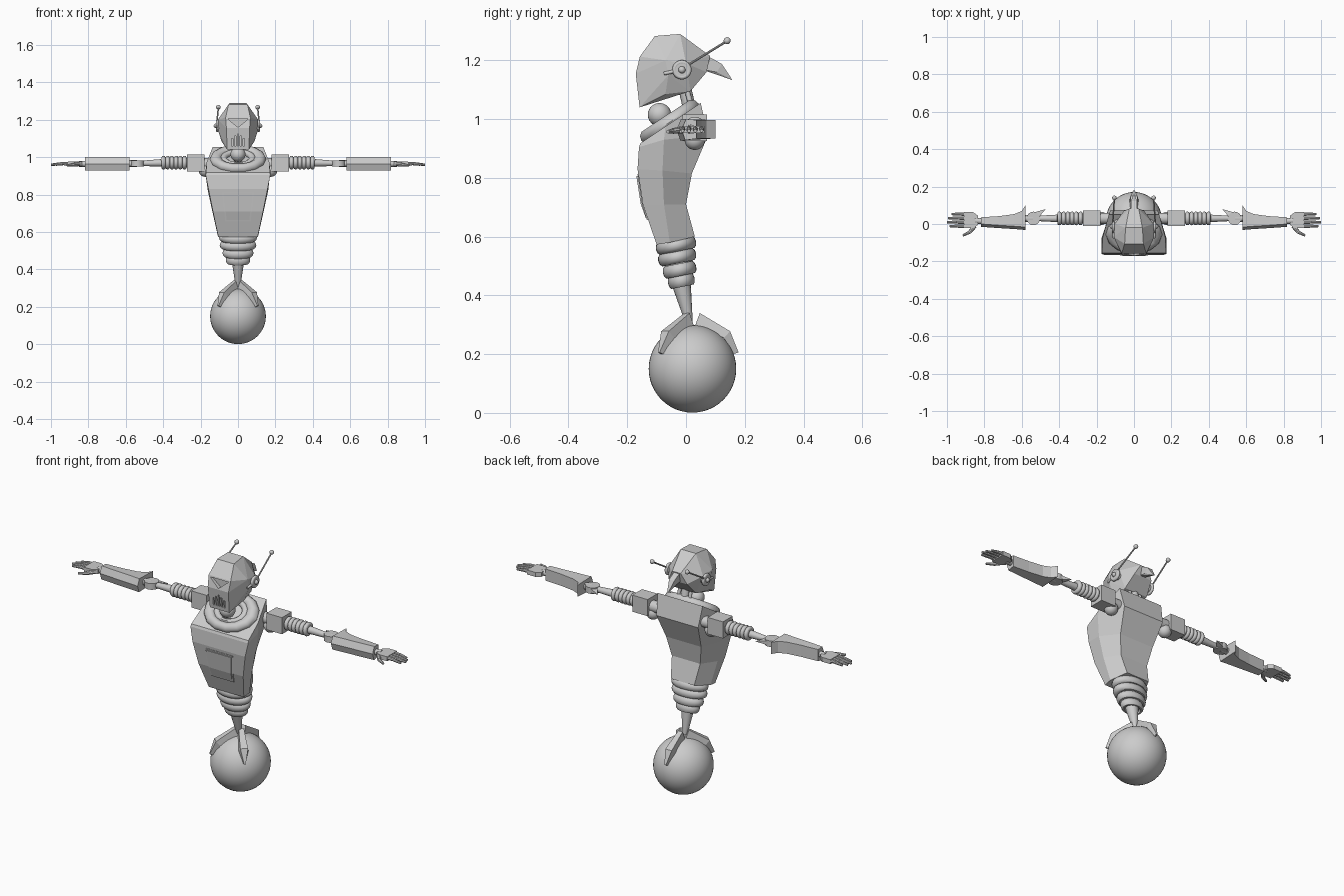
import bpy, bmesh, math
from mathutils import Vector, Matrix

if "Cube" in bpy.data.objects:
    bpy.data.objects.remove(bpy.data.objects["Cube"])

grey = bpy.data.materials.new("plain grey")
grey.use_nodes = True
grey.diffuse_color = (0.6, 0.6, 0.6, 1)
grey.node_tree.nodes["Principled BSDF"].inputs["Base Color"].default_value = grey.diffuse_color


def finish(name, bm, smooth=False):
    bmesh.ops.recalc_face_normals(bm, faces=bm.faces)
    mesh = bpy.data.meshes.new(name)
    bm.to_mesh(mesh)
    bm.free()
    mesh.materials.append(grey)
    ob = bpy.data.objects.new(name, mesh)
    bpy.context.collection.objects.link(ob)
    if smooth:
        bpy.ops.object.select_all(action='DESELECT')
        bpy.context.view_layer.objects.active = ob
        ob.select_set(True)
        bpy.ops.object.shade_smooth_by_angle(angle=math.radians(40))
    return ob


def hull(name, pts, mirror=False):
    bm = bmesh.new()
    for x, y, z in pts:
        bm.verts.new((x, y, z))
        if mirror:
            bm.verts.new((-x, y, z))
    res = bmesh.ops.convex_hull(bm, input=bm.verts)
    bmesh.ops.delete(bm, geom=[v for v in res["geom_interior"] if isinstance(v, bmesh.types.BMVert)], context='VERTS')
    bmesh.ops.dissolve_limit(bm, angle_limit=0.03, verts=bm.verts, edges=bm.edges)
    return finish(name, bm)


def loft(name, rings, smooth=False):
    bm = bmesh.new()
    rows = [[bm.verts.new(p) for p in r] for r in rings]
    n = len(rows[0])
    for a, b in zip(rows, rows[1:]):
        for i in range(n):
            bm.faces.new((a[i], a[(i + 1) % n], b[(i + 1) % n], b[i]))
    bm.faces.new(rows[0])
    bm.faces.new(rows[-1])
    return finish(name, bm, smooth)


def tube(name, a, b, r0, r1=None, sides=16):
    a, b = Vector(a), Vector(b)
    q = (b - a).to_track_quat('Z', 'Y')
    circle = [Vector((math.cos(t), math.sin(t), 0)) for t in (math.tau * i / sides for i in range(sides))]
    r1 = r0 if r1 is None else r1
    return loft(name, [[a + q @ c * r0 for c in circle], [b + q @ c * r1 for c in circle]], True)


def ball(name, c, r, scale=(1, 1, 1), seg=24):
    bm = bmesh.new()
    bmesh.ops.create_uvsphere(bm, u_segments=seg, v_segments=seg // 2, radius=r,
                              matrix=Matrix.Translation(c) @ Matrix.Diagonal((*scale, 1)))
    return finish(name, bm, True)


def box(name, lo, hi):
    return hull(name, [(x, y, z) for x in (lo[0], hi[0]) for y in (lo[1], hi[1]) for z in (lo[2], hi[2])])


def ring(name, c, r, minor, rot=(0, 'X'), scale=(1, 1, 1), segs=28):
    m = Matrix.Translation(c) @ Matrix.Rotation(rot[0], 4, rot[1]) @ Matrix.Diagonal((*scale, 1))
    bm = bmesh.new()
    grid = []
    for i in range(segs):
        t = math.tau * i / segs
        grid.append([])
        for k in range(10):
            u = math.tau * k / 10
            d = r + minor * math.cos(u)
            grid[i].append(bm.verts.new(m @ Vector((d * math.cos(t), d * math.sin(t), minor * math.sin(u)))))
    for i in range(segs):
        for k in range(10):
            j, l = (i + 1) % segs, (k + 1) % 10
            bm.faces.new((grid[i][k], grid[j][k], grid[j][l], grid[i][l]))
    return finish(name, bm, True)


# Ball wheel and three claws gripping it
hub = Vector((0, 0.022, 0.15))
ball("ball_wheel", hub, 0.149, seg=48)
for i, (dx, dy) in enumerate([(0.68, -0.73), (-0.68, -0.73), (0, 1)]):
    d, s, up = Vector((dx, dy, 0)), Vector((-dy, dx, 0)), Vector((0, 0, 1))

    def section(inner, outer, w):
        return [hub + d * inner[0] + up * inner[1] + s * w, hub + d * inner[0] + up * inner[1] - s * w,
                hub + d * outer[0] + up * outer[1] - s * w * 0.8, hub + d * outer[0] + up * outer[1] + s * w * 0.8]
    loft(f"claw_{i + 1}", [section((0.01, 0.15), (0.025, 0.19), 0.016), section((0.107, 0.105), (0.128, 0.128), 0.024),
                           section((0.14, 0.05), (0.157, 0.056), 0.005)])

# Tapered leg and the ringed waist
tube("leg", (0, 0.01, 0.31), (0, -0.018, 0.45), 0.013, 0.034)
for i, (y, z, w, d) in enumerate([(-0.034, 0.57, 0.102, 0.07), (-0.03, 0.53, 0.098, 0.066),
                                  (-0.022, 0.487, 0.083, 0.058), (-0.016, 0.45, 0.065, 0.046)]):
    ring(f"waist_ring_{i + 1}", (0, y, z), 0.78, 0.22, (0.2, 'X'), (w, d, 0.1))
tube("waist_core", (0, -0.016, 0.44), (0, -0.034, 0.59), 0.04, 0.055)

# Torso: front, side and back corners per level, mirrored
levels = [[(0.105, -0.10, 0.573), (0.108, -0.055, 0.58), (0.07, 0.03, 0.6)],
          [(0.134, -0.147, 0.71), (0.137, -0.075, 0.71), (0.085, 0.0, 0.71)],
          [(0.158, -0.165, 0.83), (0.162, -0.08, 0.825), (0.105, 0.02, 0.815)],
          [(0.173, -0.16, 0.905), (0.173, -0.075, 0.93), (0.125, 0.075, 0.945)],
          [(0.171, -0.155, 0.918), (0.167, -0.07, 0.975), (0.135, 0.05, 1.055)]]
loft("torso", [half + [(-x, y, z) for x, y, z in reversed(half)] for half in levels])

# Chest plate with a raised inner panel
for name, grow, lift in [("chest_frame", 0.004, 0.003), ("chest_panel", -0.004, 0.007)]:
    rows = []
    for w, y, z in [(0.064, -0.13, 0.66 - grow), (0.07, -0.147, 0.71), (0.08, -0.162, 0.81 + grow)]:
        w += grow
        rows.append([(-w, y - lift, z), (w, y - lift, z), (w, y + 0.01, z), (-w, y + 0.01, z)])
    loft(name, rows)

# Segmented collar on the sloping top, neck and throat ball
slope = math.radians(33.5)
ring("collar", (0, -0.055, 0.99), 0.11, 0.03, (slope, 'X'), (1.08, 0.85, 0.9), 14)
ring("collar_inner", (0, -0.055, 0.992), 0.072, 0.018, (slope, 'X'), (1.08, 0.85, 1))
tube("neck", (0, 0.025, 0.98), (0, -0.01, 1.13), 0.022)
for s in (1, -1):
    tube("neck_rod", (s * 0.04, 0.03, 1.0), (s * 0.03, 0.0, 1.11), 0.009)
ball("throat_ball", (0, -0.09, 1.015), 0.04)

# Faceted helmet head
head = hull("head", [(0.058, -0.158, 1.04), (0.062, -0.171, 1.155), (0.066, -0.157, 1.213),
                     (0.05, -0.106, 1.283), (0.045, -0.02, 1.29), (0.025, 0.082, 1.215),
                     (0.108, -0.07, 1.2), (0.103, 0.0, 1.19), (0.108, -0.06, 1.15),
                     (0.055, 0.07, 1.16), (0.07, 0.015, 1.095), (0.088, -0.07, 1.085)], True)


def carve(cutter):
    mod = head.modifiers.new("cut", 'BOOLEAN')
    mod.operation, mod.object, mod.solver = 'DIFFERENCE', cutter, 'EXACT'
    bpy.context.view_layer.objects.active = head
    bpy.ops.object.modifier_apply(modifier="cut")
    bpy.data.objects.remove(cutter)


# Sunken triangular visor, mouth slots and brow line
carve(hull("visor_cutter", [(x, y, z) for y in (-0.2, -0.148) for x, z in [(-0.055, 1.205), (0.055, 1.205), (0, 1.16)]]))
for i in range(-2, 3):
    x, top = i * 0.016, 1.125 - abs(i) * 0.012
    carve(box("slot_cutter", (x - 0.004, -0.2, 1.06), (x + 0.004, -0.152, top)))
hull("tail_fin", [(0.016, 0.06, 1.222), (0.016, 0.122, 1.188), (0.003, 0.158, 1.133),
                  (0.016, 0.105, 1.16), (0.016, 0.05, 1.17)], True)

for s, side in ((1, "left"), (-1, "right")):
    def at(x, y, z):
        return (s * x, y, z)

    # Ear discs and antenna
    ring(f"{side}_ear_rim", at(0.111, -0.014, 1.168), 0.025, 0.008, (math.pi / 2, 'Y'))
    tube(f"{side}_ear", at(0.08, -0.014, 1.168), at(0.118, -0.014, 1.168), 0.022)
    ball(f"{side}_ear_button", at(0.118, -0.014, 1.168), 0.012)
    tube(f"{side}_ear_bar", at(0.108, -0.075, 1.155), at(0.112, -0.03, 1.165), 0.006)
    tube(f"{side}_antenna", at(0.114, 0.0, 1.18), at(0.105, 0.138, 1.265), 0.004, sides=8)
    ball(f"{side}_antenna_tip", at(0.105, 0.14, 1.267), 0.012, seg=16)

    # Shoulder
    tube(f"{side}_shoulder_axle", at(0.1, 0.03, 0.965), at(0.2, 0.03, 0.965), 0.03)
    ball(f"{side}_shoulder_joint", at(0.175, 0.03, 0.93), 0.035)
    box(f"{side}_shoulder_block", at(0.18, -0.012, 0.925), at(0.272, 0.072, 1.015))

    # Ringed upper arm
    for i in range(6):
        ring(f"{side}_arm_ring_{i + 1}", at(0.286 + i * 0.0225, 0.03, 0.971), 0.025, 0.0118, (math.pi / 2, 'Y'))
    tube(f"{side}_arm_core", at(0.27, 0.03, 0.971), at(0.41, 0.03, 0.971), 0.026)
    tube(f"{side}_upper_arm", at(0.41, 0.03, 0.97), at(0.52, 0.03, 0.967), 0.02, 0.014)

    # Elbow disc and spur
    tube(f"{side}_elbow", at(0.538, 0.03, 0.95), at(0.538, 0.03, 0.983), 0.036, sides=20)
    hull(f"{side}_elbow_spur", [at(0.54, 0.06, z) for z in (0.953, 0.98)] + [at(0.51, 0.035, z) for z in (0.953, 0.98)]
         + [at(0.472, 0.08, 0.966)])
    tube(f"{side}_elbow_link", at(0.54, 0.03, 0.966), at(0.6, 0.03, 0.966), 0.018)

    # Wedge forearm with a flared rear corner
    loft(f"{side}_forearm", [[at(x, b, 0.997), at(x, f + 0.015, 1.0), at(x, f, 0.965), at(x, f + 0.012, 0.928), at(x, b, 0.934)]
                             for x, b, f in [(0.58, 0.1, -0.032), (0.6, 0.07, -0.03), (0.64, 0.053, -0.027),
                                             (0.72, 0.042, -0.022), (0.818, 0.036, -0.015)]])

    # Hand: wrist, palm, four jointed fingers, thumb
    tube(f"{side}_wrist", at(0.81, 0.015, 0.965), at(0.85, 0.018, 0.965), 0.016)
    hull(f"{side}_palm", [at(x, y, z) for z in (0.953, 0.977) for x, y in
                          [(0.835, -0.005), (0.835, 0.045), (0.86, 0.063), (0.91, 0.063), (0.91, -0.022), (0.86, -0.022)]])
    for i, reach in enumerate([0.975, 0.993, 1.0, 0.985]):
        y, mid = 0.053 - i * 0.0215, (0.9 + reach) / 2
        tube(f"{side}_finger_base_{i + 1}", at(0.9, y, 0.966), at(mid, y, 0.966), 0.0095, 0.0085, 8)
        tube(f"{side}_finger_tip_{i + 1}", at(mid, y, 0.965), at(reach, y, 0.96), 0.0085, 0.006, 8)
    tube(f"{side}_thumb_base", at(0.85, -0.01, 0.963), at(0.88, -0.045, 0.96), 0.011, 0.01, 8)
    tube(f"{side}_thumb_tip", at(0.878, -0.043, 0.96), at(0.915, -0.062, 0.957), 0.009, 0.006, 8)
